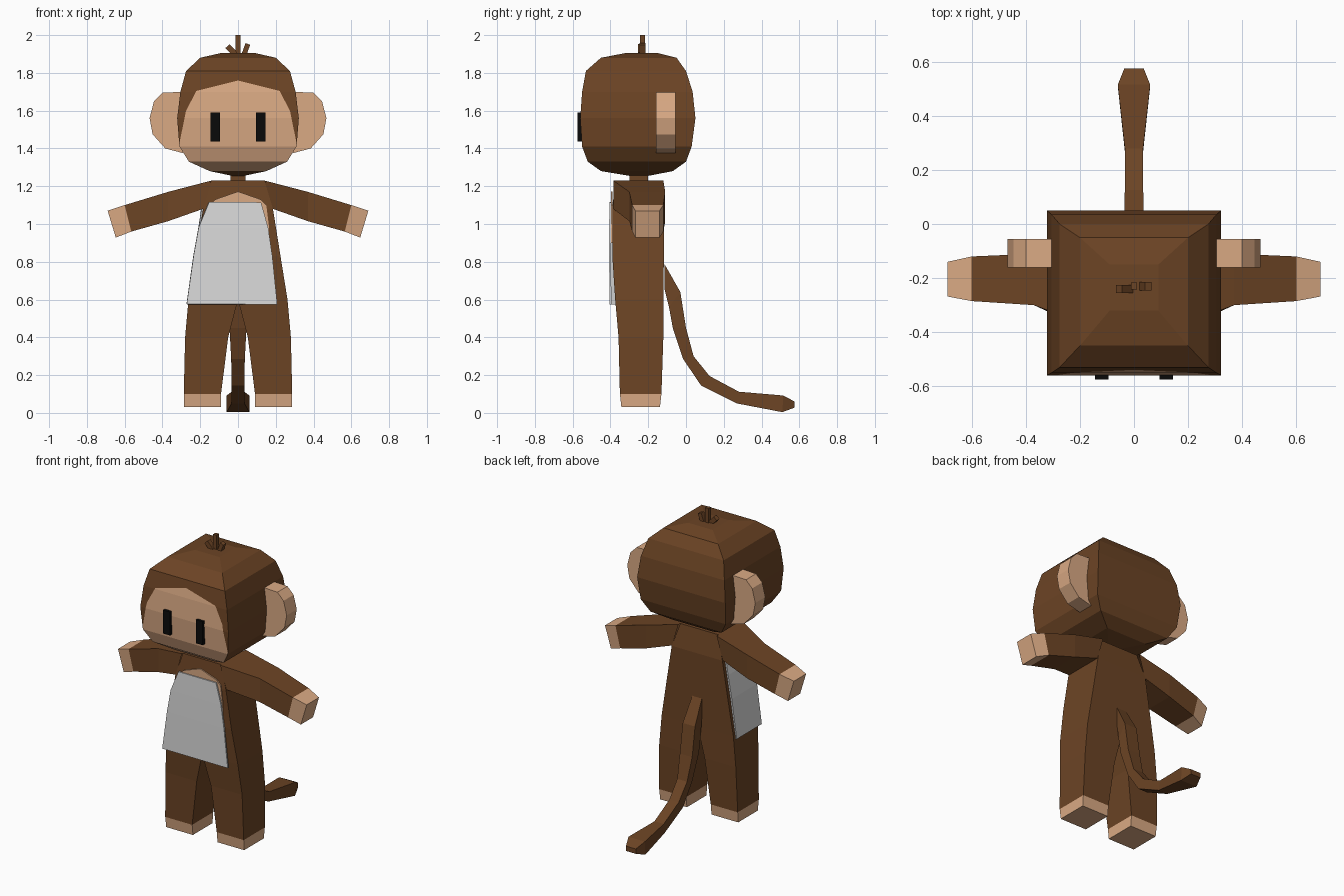
import bpy, bmesh
from mathutils import Vector

if "Cube" in bpy.data.objects:
    bpy.data.objects.remove(bpy.data.objects["Cube"])


def material(name, rgb):
    m = bpy.data.materials.new(name)
    m.diffuse_color = (*rgb, 1)
    m.use_nodes = True
    m.node_tree.nodes["Principled BSDF"].inputs["Base Color"].default_value = m.diffuse_color
    return m


BROWN = material("brown fur", (0.150, 0.058, 0.018))
TAN = material("tan skin", (0.70, 0.40, 0.23))
GREY = material("light grey cloth", (0.72, 0.72, 0.72))
BLACK = material("black", (0.003, 0.003, 0.003))


def finish(name, bm, mats):
    bmesh.ops.recalc_face_normals(bm, faces=bm.faces)
    mesh = bpy.data.meshes.new(name)
    bm.to_mesh(mesh)
    bm.free()
    for m in mats:
        mesh.materials.append(m)
    ob = bpy.data.objects.new(name, mesh)
    bpy.context.collection.objects.link(ob)
    return ob


def loft(rings, caps=(True, True), tan_segment=None):
    """Join rings of equal size with quads; one segment and its cap may be tan."""
    bm = bmesh.new()
    vs = [[bm.verts.new(p) for p in r] for r in rings]
    n = len(rings[0])
    for i in range(len(vs) - 1):
        for k in range(n):
            j = (k + 1) % n
            f = bm.faces.new((vs[i][k], vs[i][j], vs[i + 1][j], vs[i + 1][k]))
            f.material_index = int(i == tan_segment)
    if caps[0]:
        bm.faces.new(vs[0])
    if caps[1]:
        f = bm.faces.new(vs[-1])
        f.material_index = int(tan_segment is not None)
    return bm


def rect(z, x0, x1, y0, y1):
    return [(x0, y0, z), (x1, y0, z), (x1, y1, z), (x0, y1, z)]


def box(name, centre, size, mat, tilt=0):
    x, y, z = (s / 2 for s in size)
    ob = finish(name, loft([rect(-z, -x, x, -y, y), rect(z, -x, x, -y, y)]), [mat])
    ob.location = centre
    ob.rotation_euler = (0, tilt, 0)
    return ob


# Head: stacked rectangles (z, half width, front y, back y)
head_rows = [(1.255, 0.03, -0.30, -0.20), (1.28, 0.15, -0.45, -0.07), (1.33, 0.26, -0.52, 0.0),
             (1.41, 0.31, -0.55, 0.03), (1.56, 0.322, -0.56, 0.05), (1.70, 0.305, -0.55, 0.035),
             (1.81, 0.275, -0.53, 0.0), (1.88, 0.20, -0.45, -0.05), (1.905, 0.09, -0.32, -0.15)]
bm = loft([rect(z, -w, w, f, b) for z, w, f, b in head_rows])
bmesh.ops.recalc_face_normals(bm, faces=bm.faces)

# Face patch: cut its outline into the front of the head, then colour inside it
outline = [((0, 1.76), (0.22, 1.705)), ((0.22, 1.705), (0.275, 1.60)), ((0.275, 1.60), (0.318, 1.39))]
planes = []
for (xa, za), (xb, zb) in outline:
    for s in (1, -1):
        planes.append((Vector((s * xa, 0, za)), Vector((s * (za - zb), 0, xb - xa)).normalized()))


def is_front(f):
    return f.normal.y < -0.3 and abs(f.normal.x) < 0.3 and 1.28 < f.calc_center_median().z < 1.85


for co, no in planes:
    faces = [f for f in bm.faces if is_front(f)]
    edges = {e for f in faces for e in f.edges}
    verts = {v for f in faces for v in f.verts}
    bmesh.ops.bisect_plane(bm, geom=faces + list(edges) + list(verts),
                           plane_co=co, plane_no=no, dist=1e-5)
    bm.normal_update()
for f in bm.faces:
    c = f.calc_center_median()
    if is_front(f) and all((c - co).dot(no) < 1e-4 for co, no in planes):
        f.material_index = 1
finish("head", bm, [BROWN, TAN])

# Torso: (z, half width, front y, back y)
torso_rows = [(0.60, 0.262, -0.375, -0.12), (0.83, 0.225, -0.39, -0.117),
              (1.08, 0.185, -0.39, -0.115), (1.23, 0.14, -0.375, -0.14)]
finish("torso", loft([rect(z, -w, w, f, b) for z, w, f, b in torso_rows], (False, True)), [BROWN])
box("neck", (0, -0.25, 1.24), (0.08, 0.10, 0.08), BROWN)

ear_outline = [(0.29, 1.70), (0.40, 1.695), (0.445, 1.65), (0.468, 1.56),
               (0.452, 1.475), (0.385, 1.40), (0.29, 1.375)]
for s, side in ((1, "right"), (-1, "left")):
    # Leg with tan foot
    leg = [(0.60, 0.0, 0.262, -0.375, -0.12), (0.40, 0.052, 0.28, -0.357, -0.12),
           (0.10, 0.09, 0.287, -0.35, -0.13), (0.03, 0.09, 0.285, -0.342, -0.138)]
    finish(side + "_leg", loft([rect(z, s * a, s * b, f, k) for z, a, b, f, k in leg],
                               (False, True), 2), [BROWN, TAN])
    # Arm with tan hand: top x, z, bottom x, z, front y, back y
    arm = [(0.14, 1.23, 0.185, 1.08, -0.385, -0.12), (0.37, 1.17, 0.37, 1.015, -0.30, -0.11),
           (0.60, 1.10, 0.565, 0.96, -0.285, -0.12), (0.69, 1.07, 0.647, 0.928, -0.268, -0.14)]
    finish(side + "_arm", loft([[(s * a, f, b), (s * a, k, b), (s * c, k, d), (s * c, f, d)]
                                for a, b, c, d, f, k in arm], (False, True), 2), [BROWN, TAN])
    # Ear and eye
    finish(side + "_ear", loft([[(s * x, y, z) for x, z in ear_outline] for y in (-0.16, -0.055)]), [TAN])
    box(side + "_eye", (s * 0.12, -0.562, 1.513), (0.05, 0.027, 0.155), BLACK)

# Hair tufts
box("hair_middle", (0, -0.23, 1.95), (0.024, 0.026, 0.10), BROWN)
box("hair_left", (-0.035, -0.24, 1.92), (0.03, 0.03, 0.06), BROWN, -0.75)
box("hair_right", (0.042, -0.23, 1.925), (0.026, 0.03, 0.06), BROWN, 0.35)

# Chest patch showing above and beside the apron
chest = [(0, 1.172), (0.12, 1.13), (0.15, 1.10), (0.165, 0.98), (0.165, 0.90),
         (-0.165, 0.90), (-0.15, 1.10), (-0.12, 1.13)]
finish("chest_patch", loft([[(x, y, z) for x, z in chest] for y in (-0.396, -0.388)]), [TAN])

# Apron: front sheet that wraps around the left side of the body
apron_rows = [(1.115, -0.15, 0.122, -0.400), (0.98, -0.205, 0.16, -0.402),
              (0.83, -0.232, 0.182, -0.402), (0.575, -0.268, 0.208, -0.400)]
bm = bmesh.new()
rows = []
for z, xl, xr, y in apron_rows:
    side = (-0.19, -0.14, 1.08) if z > 1.1 else (xl, -0.14, z)
    rows.append([bm.verts.new(p) for p in (side, (xl, y, z), (xr, y, z))])
for a, b in zip(rows, rows[1:]):
    for k in range(2):
        bm.faces.new((a[k], b[k], b[k + 1], a[k + 1]))
apron = finish("apron", bm, [GREY])
mod = apron.modifiers.new("thickness", "SOLIDIFY")
mod.thickness = 0.01
mod.offset = 0

# Tail: upper y, z, lower y, z, half width
tail = [(-0.115, 0.79, -0.115, 0.66, 0.035), (-0.03, 0.64, -0.09, 0.56, 0.045),
        (0.0, 0.45, -0.07, 0.45, 0.045), (0.04, 0.30, -0.015, 0.285, 0.036),
        (0.125, 0.195, 0.08, 0.145, 0.034), (0.28, 0.112, 0.27, 0.05, 0.034),
        (0.515, 0.092, 0.51, 0.004, 0.06), (0.575, 0.06, 0.575, 0.028, 0.036)]
finish("tail", loft([[(-w, a, b), (w, a, b), (w, c, d), (-w, c, d)] for a, b, c, d, w in tail]), [BROWN])
